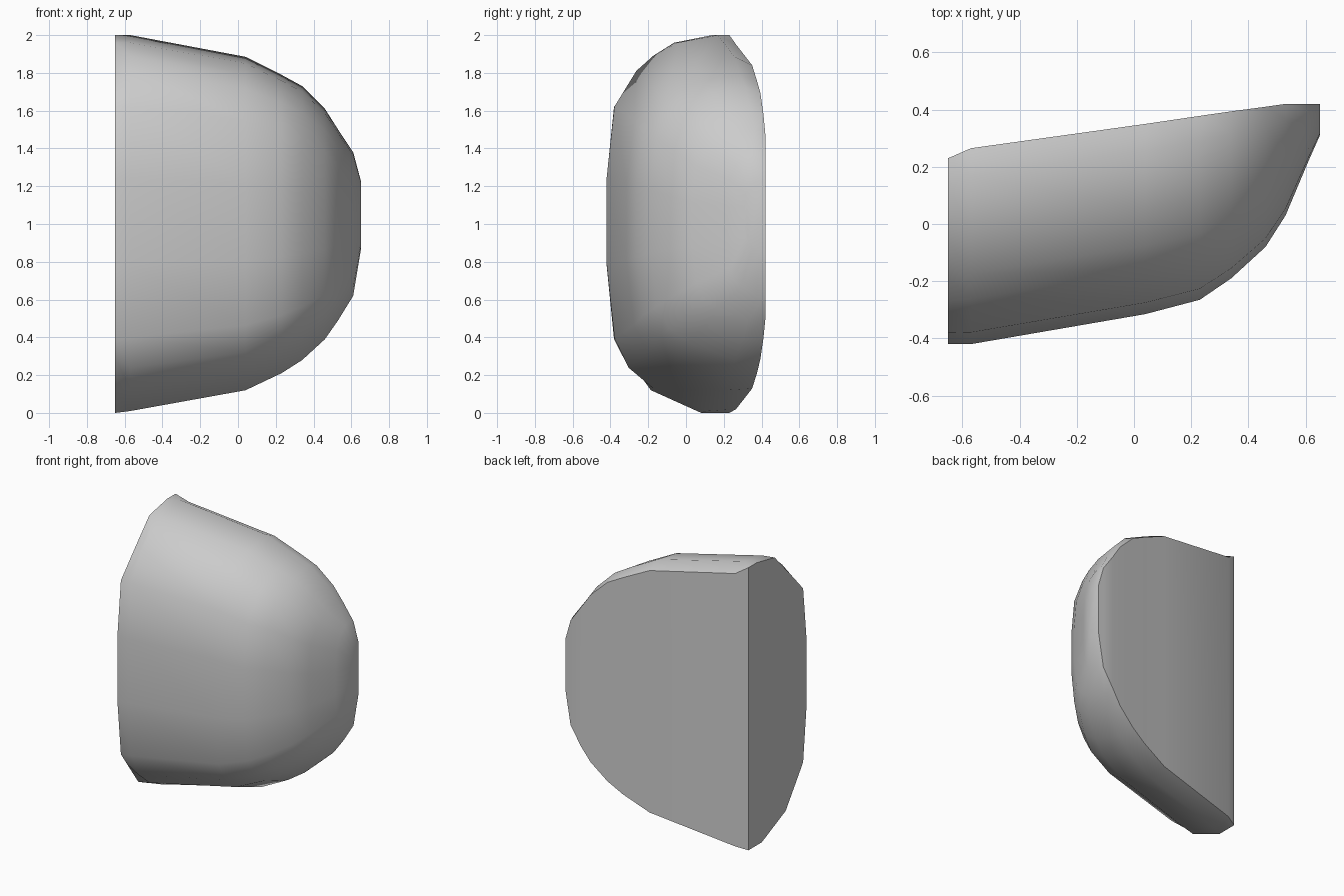
import bpy, bmesh, math

cube = bpy.data.objects.get("Cube")
if cube:
    bpy.data.objects.remove(cube, do_unlink=True)

# Single stone colour
stone = bpy.data.materials.new("stone_grey")
stone.use_nodes = True
colour = (0.6, 0.6, 0.6, 1)
stone.diffuse_color = colour
stone.node_tree.nodes["Principled BSDF"].inputs["Base Color"].default_value = colour

# Cross-section as (depth, height) fractions, running from back top over the front to back bottom
SECTION = [(1, .975), (.86, 1), (.55, .98), (.36, .945), (.23, .905), (.06, .81), (0, .62),
           (0, .39), (.06, .195), (.17, .115), (.36, .06), (.77, 0), (1, .005)]
# The broken end has blunter corners
END = {0: (1, 1), 3: (.36, .915), 4: (.23, .87), 9: (.17, .145), 12: (1, 0)}

# Stations along x: x, front y, back y, bottom z, top z
STATIONS = [(-.65, -.42, .23, 0, 2), (-.57, -.42, .265, .01, 2),
            (.04, -.315, .35, .12, 1.885), (.23, -.265, .378, .21, 1.79),
            (.34, -.19, .394, .28, 1.73), (.46, -.08, .41, .39, 1.61),
            (.53, .03, .42, .49, 1.5), (.61, .22, .42, .62, 1.38), (.65, .31, .42, .86, 1.23)]

# Loft the stone through the stations
bm = bmesh.new()
rings = []
for i, (x, front, back, low, high) in enumerate(STATIONS):
    ring = []
    for k, point in enumerate(SECTION):
        u, w = END.get(k, point) if i == 0 else point
        ring.append(bm.verts.new((x, front + u * (back - front), low + w * (high - low))))
    rings.append(ring)
n = len(SECTION)
for a, b in zip(rings, rings[1:]):
    for k in range(n):
        m = (k + 1) % n
        bm.faces.new((a[k], a[m], b[m], b[k]))
bm.faces.new(rings[0])
bm.faces.new(rings[-1])
bmesh.ops.recalc_face_normals(bm, faces=bm.faces)

mesh = bpy.data.meshes.new("stone_chunk")
bm.to_mesh(mesh)
bm.free()
mesh.materials.append(stone)
chunk = bpy.data.objects.new("stone_chunk", mesh)
bpy.context.collection.objects.link(chunk)

# Smooth rounded front, crisp broken faces
bpy.ops.object.select_all(action='DESELECT')
chunk.select_set(True)
bpy.context.view_layer.objects.active = chunk
bpy.ops.object.shade_smooth_by_angle(angle=math.radians(40))
